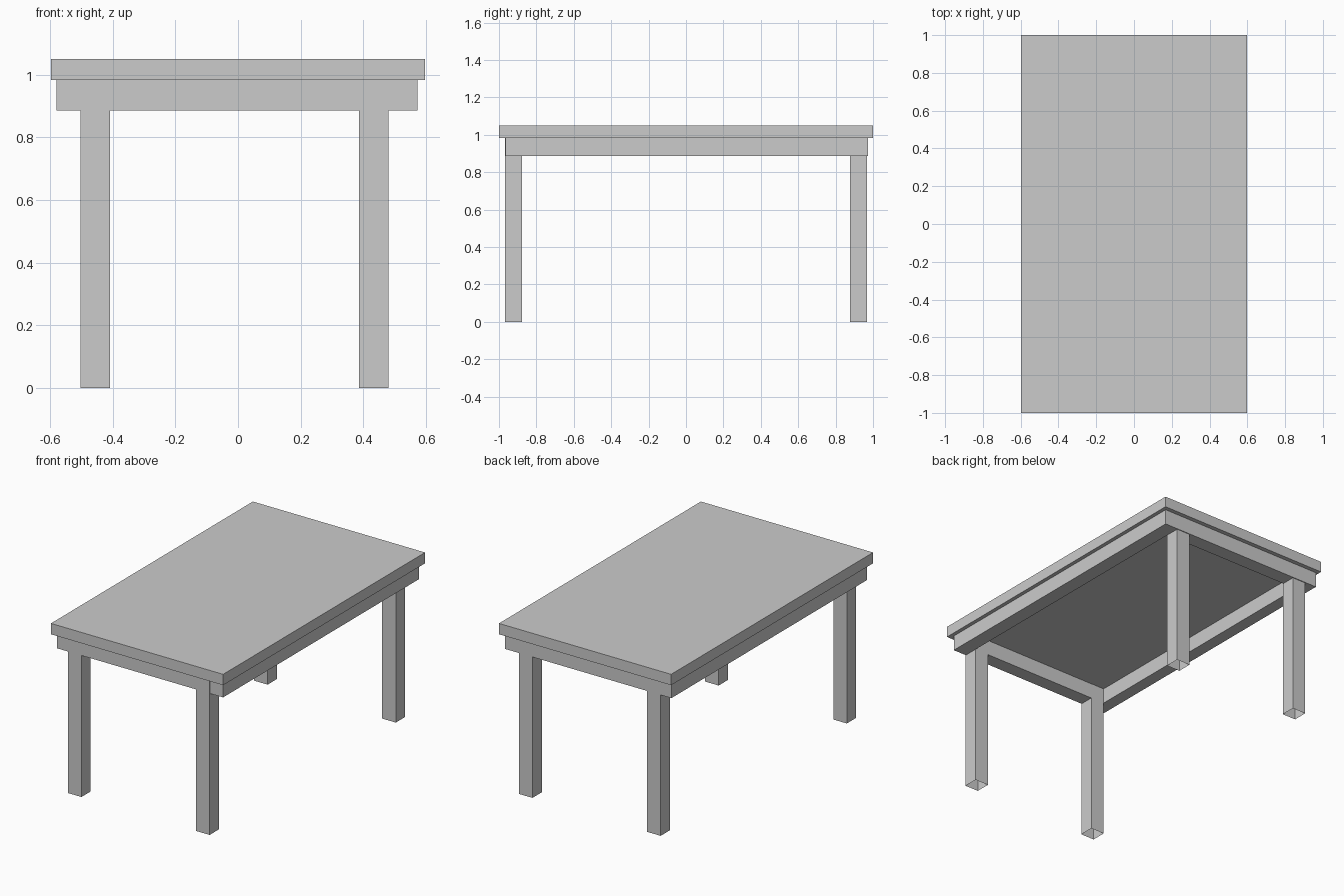
import bpy, bmesh

if "Cube" in bpy.data.objects:
    bpy.data.objects.remove(bpy.data.objects["Cube"])


def box(name, x, y, z, open_ends=False):
    """Box from (min, max) ranges; open_ends leaves the top and bottom off."""
    bm = bmesh.new()
    bmesh.ops.create_cube(bm, size=1)
    for v in bm.verts:
        v.co = [r[0] + (c + 0.5) * (r[1] - r[0]) for c, r in zip(v.co, (x, y, z))]
    if open_ends:
        bm.normal_update()
        caps = [f for f in bm.faces if abs(f.normal.z) > 0.9]
        bmesh.ops.delete(bm, geom=caps, context='FACES_ONLY')
    mesh = bpy.data.meshes.new(name)
    bm.to_mesh(mesh)
    bm.free()
    obj = bpy.data.objects.new(name, mesh)
    bpy.context.collection.objects.link(obj)
    return obj


# Table top
box("table_top", (-0.597, 0.597), (-1, 1), (0.982, 1.05))

# Apron: full-width end boards with the side boards fitted between them
apron_z = (0.886, 0.982)
box("front_apron", (-0.58, 0.573), (-0.966, -0.877), apron_z)
box("back_apron", (-0.58, 0.573), (0.88, 0.973), apron_z)
box("left_apron", (-0.58, -0.502), (-0.877, 0.88), apron_z)
box("right_apron", (0.481, 0.573), (-0.877, 0.88), apron_z)

# Hollow legs, open at the foot, running up to the table top
for side, x in (("left", (-0.502, -0.408)), ("right", (0.387, 0.481))):
    for end, y in (("front", (-0.968, -0.876)), ("back", (0.876, 0.968))):
        box(f"{end}_{side}_leg", x, y, (0, 0.982), open_ends=True)
